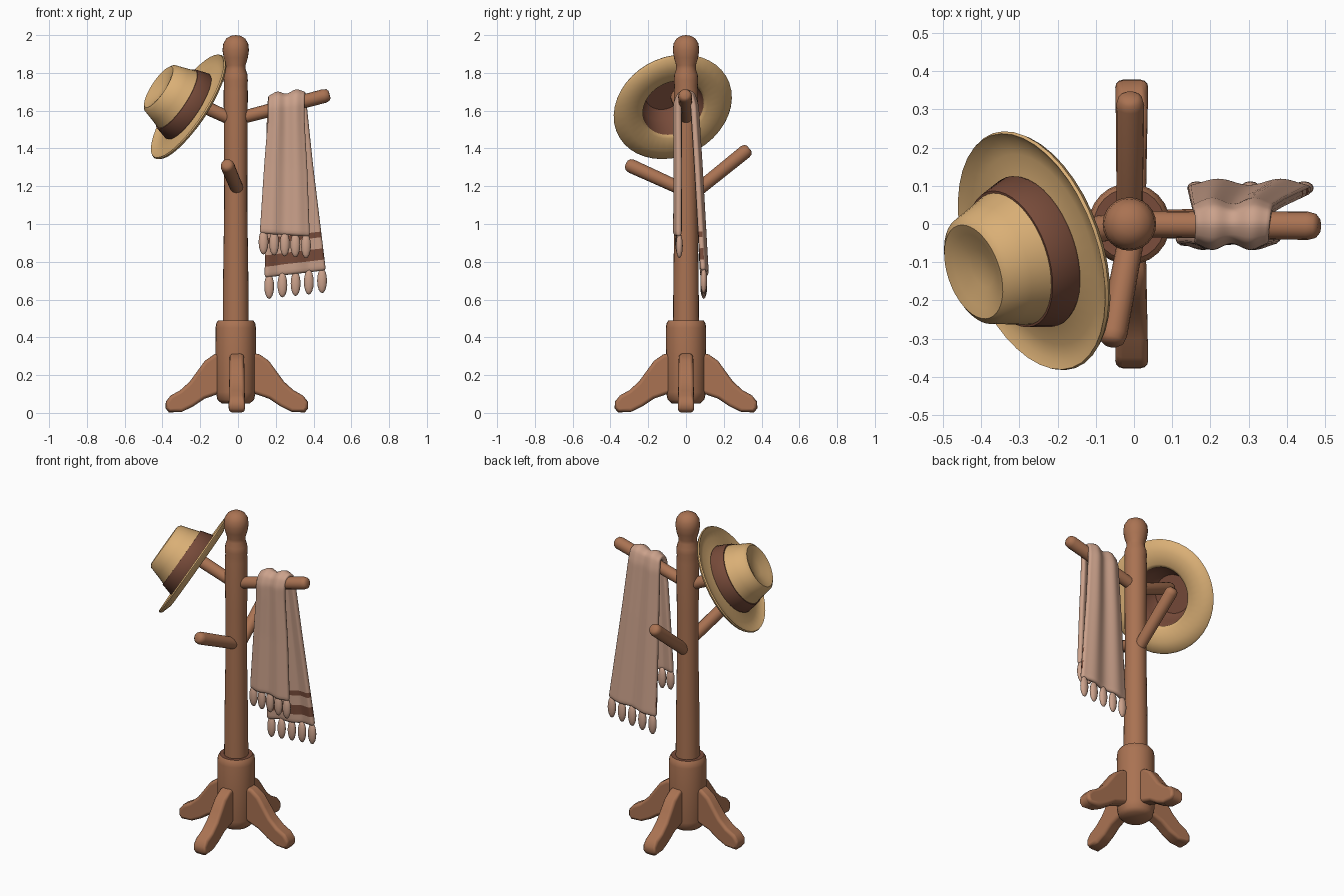
import bpy, bmesh, math
from mathutils import Vector, Matrix

if "Cube" in bpy.data.objects:
    bpy.data.objects.remove(bpy.data.objects["Cube"], do_unlink=True)


def material(name, rgb):
    m = bpy.data.materials.new(name)
    m.use_nodes = True
    m.diffuse_color = (*rgb, 1)
    m.node_tree.nodes["Principled BSDF"].inputs["Base Color"].default_value = (*rgb, 1)
    return m


WOOD = material("warm_wood", (0.40, 0.17, 0.085))
STRAW = material("straw", (0.70, 0.43, 0.18))
CLOTH = material("dusty_pink_cloth", (0.60, 0.36, 0.26))
BROWN = material("dark_brown", (0.19, 0.072, 0.043))


def finish(name, bm, mats, angle=50):
    mesh = bpy.data.meshes.new(name)
    bm.to_mesh(mesh)
    bm.free()
    for m in mats:
        mesh.materials.append(m)
    obj = bpy.data.objects.new(name, mesh)
    bpy.context.collection.objects.link(obj)
    bpy.ops.object.select_all(action='DESELECT')
    obj.select_set(True)
    bpy.context.view_layer.objects.active = obj
    bpy.ops.object.shade_smooth_by_angle(angle=math.radians(angle))
    return obj


def lathe(name, profile, mats, origin=(0, 0, 0), axis=(0, 0, 1), sides=24, dark=()):
    """Turn (radius, height) points about an axis; segments in dark use slot 1."""
    bm = bmesh.new()
    rings = []
    for r, h in profile:
        if r == 0:
            rings.append([bm.verts.new((0, 0, h))] * sides)
        else:
            rings.append([bm.verts.new((r * math.cos(a), r * math.sin(a), h))
                          for a in (math.tau * k / sides for k in range(sides))])
    for i, (low, high) in enumerate(zip(rings, rings[1:])):
        for k in range(sides):
            n = (k + 1) % sides
            corners = list(dict.fromkeys((low[k], low[n], high[n], high[k])))
            bm.faces.new(corners).material_index = int(i in dark)
    bmesh.ops.recalc_face_normals(bm, faces=bm.faces)
    turn = Vector(axis).to_track_quat('Z', 'Y').to_matrix().to_4x4()
    bm.transform(Matrix.Translation(origin) @ turn)
    return finish(name, bm, mats)


# Turned post with rounded finial
CX = -0.012
lathe("post", [(0, 0.4), (0.069, 0.4), (0.067, 0.7), (0.061, 1.1), (0.062, 1.4), (0.064, 1.7),
               (0.062, 1.73), (0.064, 1.76), (0.062, 1.79), (0.052, 1.82), (0.052, 1.84),
               (0.064, 1.88), (0.07, 1.92), (0.066, 1.955), (0.05, 1.982), (0.026, 1.996),
               (0, 2.0)], [WOOD], (CX, 0, 0))

# Base block with a dark seam around the post
lathe("base_block", [(0, 0.05), (0.075, 0.05), (0.097, 0.07), (0.106, 0.11), (0.107, 0.45),
                     (0.103, 0.475), (0.093, 0.49), (0.06, 0.488)],
      [WOOD, BROWN], (CX, 0, 0), dark=(6,))

# Four curved feet
FOOT = [(0.07, 0.32), (0.12, 0.31), (0.17, 0.275), (0.21, 0.22), (0.25, 0.165), (0.30, 0.12),
        (0.35, 0.092), (0.376, 0.06), (0.378, 0.025), (0.36, 0.002), (0.29, 0.006),
        (0.23, 0.035), (0.17, 0.075), (0.07, 0.11)]
for i, side in enumerate(("left", "back", "right", "front")):
    bm = bmesh.new()
    edges = [[bm.verts.new((x, s * (0.036 + 0.02 * x), z)) for x, z in FOOT] for s in (-1, 1)]
    bm.faces.new(edges[0])
    bm.faces.new(edges[1][::-1])
    for k in range(len(FOOT)):
        n = (k + 1) % len(FOOT)
        bm.faces.new((edges[0][n], edges[0][k], edges[1][k], edges[1][n]))
    bmesh.ops.recalc_face_normals(bm, faces=bm.faces)
    bm.transform(Matrix.Translation((-0.006, 0, 0)) @ Matrix.Rotation(i * math.pi / 2, 4, 'Z'))
    foot = finish(side + "_foot", bm, [WOOD], 180)
    bevel = foot.modifiers.new("round", 'BEVEL')
    bevel.width, bevel.segments, bevel.limit_method = 0.02, 3, 'ANGLE'
    bevel.angle_limit = math.radians(60)
    bevel.harden_normals = True

# Four peg arms
ARMS = {"left_arm": ((CX, 0, 1.555), (0.485, -0.005, 1.685)),
        "right_arm": ((CX, 0, 1.545), (-0.32, -0.05, 1.685)),
        "front_arm": ((0.0, 0, 1.175), (-0.06, -0.315, 1.318)),
        "back_arm": ((CX, 0, 1.13), (-0.01, 0.335, 1.40))}
for name, (start, end) in ARMS.items():
    along = Vector(end) - Vector(start)
    L = along.length
    lathe(name, [(0, 0), (0.034, 0), (0.037, L - 0.03), (0.032, L - 0.01), (0.02, L), (0, L)],
          [WOOD], start, along, 16)

# Hat: crown with dented top, band, brim and hollow inside
lathe("hat", [(0, 0.165), (0.05, 0.17), (0.10, 0.19), (0.128, 0.198), (0.146, 0.185),
              (0.163, 0.13), (0.180, 0.078), (0.186, 0.078), (0.206, 0.008), (0.202, 0.0),
              (0.26, -0.012), (0.30, -0.006), (0.322, 0.008), (0.326, 0.0), (0.318, -0.012),
              (0.26, -0.03), (0.185, -0.022), (0.168, -0.01), (0.15, 0.10), (0.11, 0.15),
              (0, 0.15)],
      [STRAW, BROWN], (-0.262, -0.07, 1.62), (-0.80, -0.28, 0.53), 40,
      dark=(6, 7, 8, 17, 18, 19))

# Scarf: strip draped over the left arm; stations are (y, z, left edge, right edge)
STATIONS = [(-0.06, 0.94, 0.112, 0.383), (-0.058, 1.3, 0.135, 0.37), (-0.06, 1.55, 0.155, 0.355),
            (-0.06, 1.63, 0.155, 0.355), (-0.042, 1.68, 0.157, 0.355), (0, 1.702, 0.157, 0.358),
            (0.042, 1.685, 0.155, 0.362), (0.06, 1.62, 0.15, 0.367), (0.08, 1.3, 0.145, 0.40),
            (0.112, 0.73, 0.138, 0.468)]
rows = []
for a, b in zip(STATIONS, STATIONS[1:]):
    steps = max(1, round(math.dist(a[:2], b[:2]) / 0.03))
    rows += [Vector(a).lerp(Vector(b), k / steps) for k in range(steps)]
rows.append(Vector(STATIONS[-1]))
COLS = 16
bm = bmesh.new()
grid = []
for y, z, x0, x1 in rows:
    out = Vector((0, y, max(0, z - 1.62))).normalized()
    line = []
    for j in range(COLS + 1):
        v = j / COLS
        x = x0 + (x1 - x0) * v
        tilt = (x - 0.26) * 0.12 * (1 if z > 1.5 or y > 0 else -0.5)
        fold = -0.009 * math.cos(4 * math.pi * v)
        line.append(bm.verts.new(Vector((x, y, z + tilt)) + out * fold))
    grid.append(line)
for i in range(len(rows) - 1):
    y, z = (rows[i].xy + rows[i + 1].xy) / 2
    stripe = y > 0 and (0.80 < z < 0.86 or 0.90 < z < 0.93)
    for j in range(COLS):
        face = bm.faces.new((grid[i][j], grid[i][j + 1], grid[i + 1][j + 1], grid[i + 1][j]))
        face.material_index = int(stripe)
# the inner side uses slots 2 and 3, so stripes show only there
scarf = finish("scarf", bm, [CLOTH, CLOTH, CLOTH, BROWN], 180)
solid = scarf.modifiers.new("thickness", 'SOLIDIFY')
solid.thickness, solid.offset = 0.03, -1
solid.material_offset = solid.material_offset_rim = 2
scarf.modifiers.new("soften", 'SUBSURF').levels = 1
scarf.modifiers["soften"].render_levels = 1

# Fringe tassels along both hems
for hem, start, end in (("front", (0.135, -0.04, 0.905), (0.36, -0.035, 0.885)),
                        ("back", (0.165, 0.094, 0.67), (0.445, 0.094, 0.70))):
    for k in range(5):
        bm = bmesh.new()
        bmesh.ops.create_uvsphere(bm, u_segments=12, v_segments=8, radius=1)
        bm.transform(Matrix.Translation(Vector(start).lerp(Vector(end), k / 4))
                     @ Matrix.Diagonal((0.026, 0.018, 0.066, 1)))
        finish(f"{hem}_tassel_{k + 1}", bm, [CLOTH], 180)
